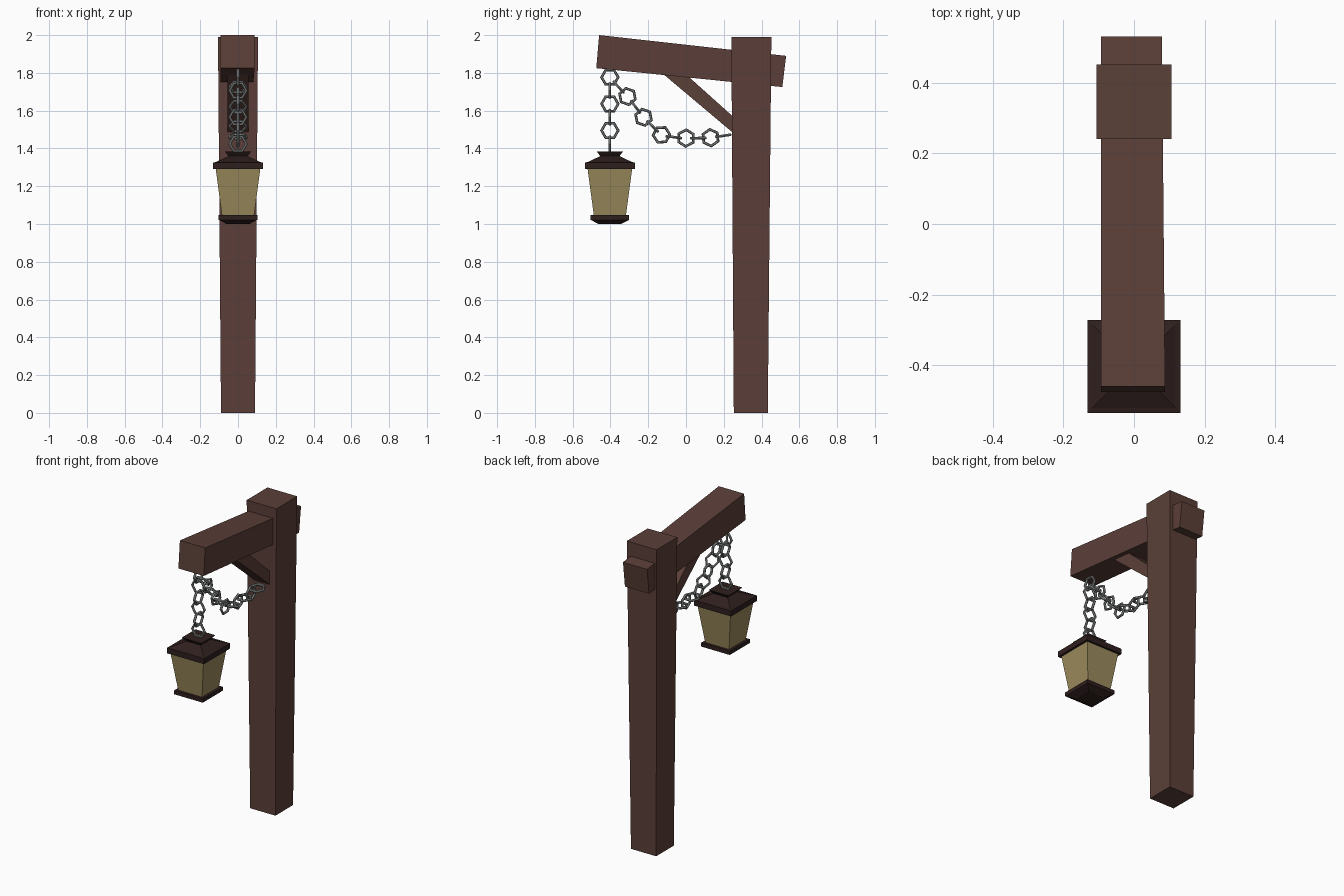
import bpy
from mathutils import Vector, Matrix

if "Cube" in bpy.data.objects:
    bpy.data.objects.remove(bpy.data.objects["Cube"])


def material(name, rgb):
    m = bpy.data.materials.new(name)
    m.diffuse_color = (*rgb, 1)
    m.use_nodes = True
    m.node_tree.nodes["Principled BSDF"].inputs["Base Color"].default_value = m.diffuse_color
    return m


wood = material("brown_wood", (0.105, 0.05, 0.04))
dark = material("dark_iron", (0.028, 0.014, 0.013))
glass = material("amber_glass", (0.33, 0.26, 0.11))
steel = material("chain_steel", (0.25, 0.26, 0.26))


def loft(name, loops, mat):
    """Skin a stack of equal-sized loops and cap both ends."""
    n = len(loops[0])
    verts = [v for loop in loops for v in loop]
    faces = [tuple(reversed(range(n))), tuple(range(len(verts) - n, len(verts)))]
    for r in range(len(loops) - 1):
        for i in range(n):
            j = (i + 1) % n
            faces.append((r * n + i, r * n + j, (r + 1) * n + j, (r + 1) * n + i))
    mesh = bpy.data.meshes.new(name)
    mesh.from_pydata(verts, [], faces)
    mesh.materials.append(mat)
    obj = bpy.data.objects.new(name, mesh)
    bpy.context.collection.objects.link(obj)
    return obj


def square(h, z, y):
    return [(-h, y - h, z), (h, y - h, z), (h, y + h, z), (-h, y + h, z)]


def side_bar(name, profile, x0, x1, mat):
    """Four-corner (y, z) profile spanning in x; x0/x1 give one value per corner."""
    left = [(x, *p) for x, p in zip(x0, profile)]
    right = [(x, *p) for x, p in zip(x1, profile)]
    return loft(name, [left, right], mat)


# Tapered post, wider at the top
loft("post", [square(0.09, 0, 0.343), square(0.106, 1.99, 0.346)], wood)

# Tilted beam through the post, and its diagonal brace
side_bar("beam", [(-0.475, 1.825), (0.51, 1.725), (0.53, 1.89), (-0.46, 2.0)],
         [-0.093] * 4, [0.088, 0.079, 0.079, 0.088], wood)
side_bar("brace", [(-0.14, 1.81), (0.27, 1.465), (0.27, 1.55), (-0.02, 1.81)],
         [-0.055] * 4, [0.055] * 4, wood)

# Lantern: square stacks of (half width, height)
LY = -0.403


def stack(name, rings, mat):
    loft(name, [square(h, z, LY) for h, z in rings], mat)


stack("lantern_base", [(0.06, 1.0), (0.102, 1.022), (0.102, 1.047)], dark)
stack("lantern_glass", [(0.085, 1.045), (0.118, 1.292)], glass)
stack("lantern_roof", [(0.132, 1.29), (0.132, 1.325), (0.117, 1.328), (0.05, 1.36)], dark)
stack("lantern_cap", [(0.045, 1.352), (0.07, 1.384)], dark)


# Chains of hexagonal links, alternately turned a quarter
def chain(name, points, first):
    for i in range(first, len(points)):
        a = points[max(i - 1, 0)]
        b = points[min(i + 1, len(points) - 1)]
        t = Vector((0, b[0] - a[0], b[1] - a[1])).normalized()
        axis = Vector((1, 0, 0))
        if i % 2:
            axis = axis.cross(t)
        n = t.cross(axis)
        bpy.ops.mesh.primitive_torus_add(major_segments=6, minor_segments=6,
                                         major_radius=0.044, minor_radius=0.008)
        link = bpy.context.object
        link.name = f"{name}_link_{i}"
        link.data.materials.append(steel)
        rot = Matrix((n, t, axis)).transposed().to_4x4()
        link.matrix_world = Matrix.Translation((0, *points[i])) @ rot


chain("hanging_chain", [(LY, 1.777 - 0.0705 * i) for i in range(6)], 0)
chain("draped_chain", [(LY, 1.777), (-0.357, 1.725), (-0.31, 1.675), (-0.267, 1.62),
                       (-0.225, 1.565), (-0.177, 1.517), (-0.13, 1.472), (-0.065, 1.46),
                       (0, 1.455), (0.065, 1.455), (0.13, 1.457), (0.197, 1.467)], 1)
